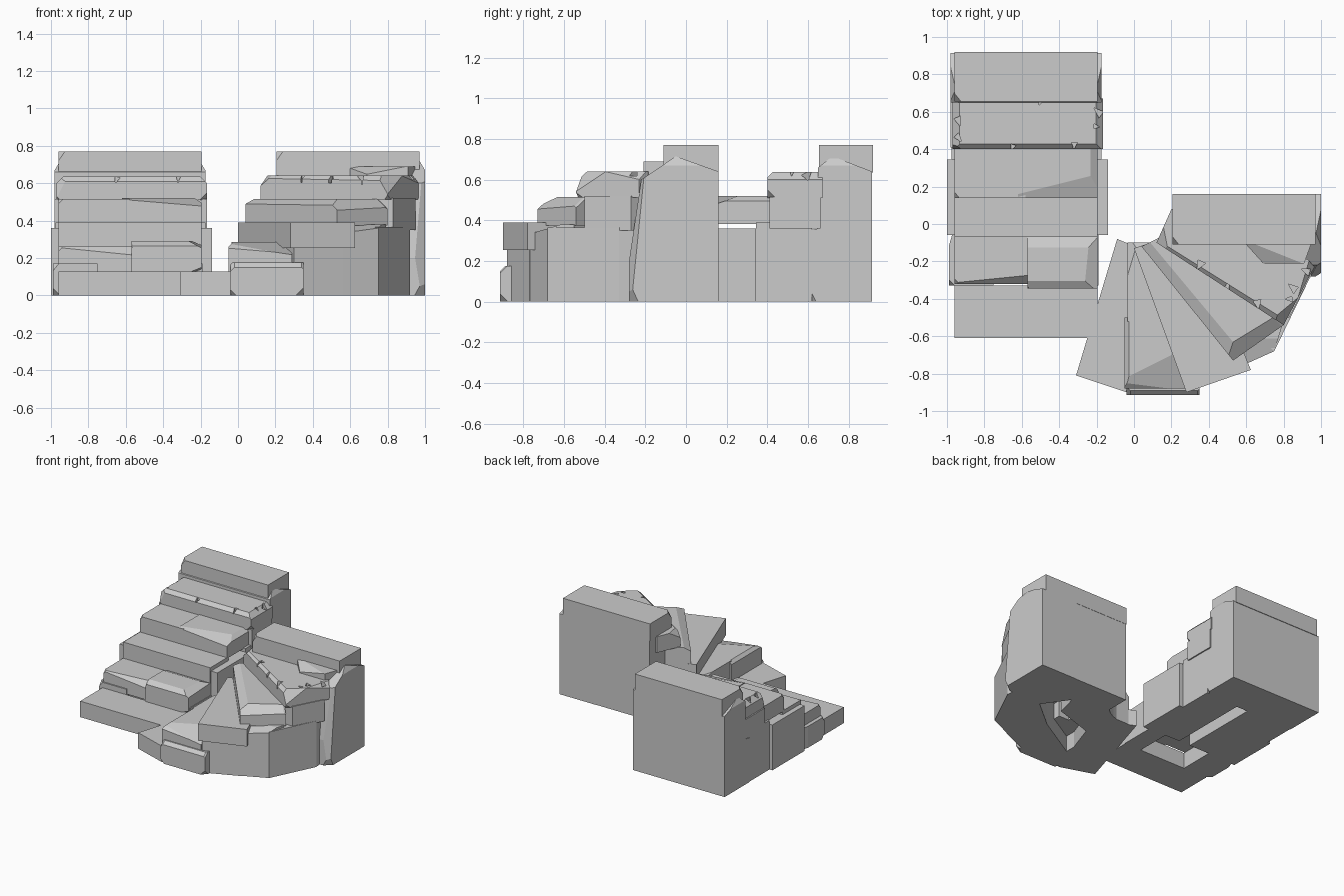
import bpy, bmesh, random
from math import pi
from mathutils import Vector, Matrix

if "Cube" in bpy.data.objects:
    bpy.data.objects.remove(bpy.data.objects["Cube"])

random.seed(4)


def clip(bm, p, n):
    """Cut away everything on the +n side of a plane and cap it."""
    geom = bm.verts[:] + bm.edges[:] + bm.faces[:]
    r = bmesh.ops.bisect_plane(bm, geom=geom, dist=1e-5, plane_co=Vector(p),
                               plane_no=Vector(n).normalized(), clear_outer=True)
    edges = [e for e in r["geom_cut"] if isinstance(e, bmesh.types.BMEdge) and e.is_boundary]
    if len(edges) > 2:
        bmesh.ops.edgeloop_fill(bm, edges=edges)


def stone(name, pts, z0, z1, cuts=(), axis="z"):
    """Prism from a top-view outline, or from a y-z profile when axis is x."""
    bm = bmesh.new()
    if axis == "z":
        base, up = [(x, y, z0) for x, y in pts], (0, 0, z1 - z0)
    else:
        base, up = [(z0, y, z) for y, z in pts], (z1 - z0, 0, 0)
    f = bm.faces.new([bm.verts.new(c) for c in base])
    r = bmesh.ops.extrude_face_region(bm, geom=[f])
    bmesh.ops.translate(bm, vec=up, verts=[v for v in r["geom"] if isinstance(v, bmesh.types.BMVert)])
    bmesh.ops.recalc_face_normals(bm, faces=bm.faces)
    for p, n in cuts:
        clip(bm, p, n)
    bmesh.ops.recalc_face_normals(bm, faces=bm.faces)
    me = bpy.data.meshes.new(name)
    bm.to_mesh(me)
    bm.free()
    ob = bpy.data.objects.new(name, me)
    bpy.context.collection.objects.link(ob)
    return ob


def rect(x0, x1, y0, y1):
    return [(x0, y0), (x1, y0), (x1, y1), (x0, y1)]


def subtract(obs, cutter):
    """Carve the cutter out of the objects, then discard it."""
    cutter.hide_render = True
    for ob in obs:
        m = ob.modifiers.new("carve", "BOOLEAN")
        m.operation, m.object, m.solver = "DIFFERENCE", cutter, "EXACT"
        bpy.context.view_layer.update()
        dg = bpy.context.evaluated_depsgraph_get()
        me = bpy.data.meshes.new_from_object(ob.evaluated_get(dg))
        ob.modifiers.clear()
        ob.data = me
    bpy.data.objects.remove(cutter)


def chip(ob, spots, size=0.022):
    """Small wedge-shaped notches along the worn edges."""
    for x, y, z in spots:
        s = size * random.uniform(0.7, 1.3)
        c = stone("chip_cutter", [(-s, -s * .6), (s * 1.2, -s * .3), (s * .3, s)], -s, s)
        c.matrix_world = Matrix.Translation((x, y, z)) @ Matrix.Rotation(random.uniform(0, 2 * pi), 4, "Z")
        subtract([ob], c)


L, R = -0.96, -0.195
# straight flight: treads
stone("straight_tread_1", rect(L, R, -.61, -.33), 0, .127)
stone("straight_tread_2_left", rect(L, -.57, -.32, -.06), .127, .262,
      [((L, -.32, .235), (-1, -1, 1)), ((-.8, -.32, .24), (.1, -1, 1))])
stone("straight_tread_2_right", rect(-.57, R, -.345, -.06), .127, .29,
      [((-.4, -.345, .265), (0, -1, 1.6)), ((R, -.2, .262), (1, -.1, 2)),
       ((-.4, -.12, .288), (0, .4, 1)), ((-.57, -.345, .25), (-1, -1, .6)), ((R, -.345, .15), (.4, -.6, -1))])
stone("straight_tread_3", rect(L, R, -.07, .16), .255, .39)
stone("straight_tread_4_left", rect(L, -.58, .14, .42), .383, .515, [((L, .14, .49), (-1, -.8, 1))])
stone("straight_tread_4_right", rect(-.62, R, .14, .42), .383, .52,
      [((-.4, .14, .495), (.15, -.6, 1.8)), ((R, .3, .495), (1, 0, 1.5))])
t5 = stone("straight_tread_5", rect(-.97, -.165, .4, .67), .51, .637,
           [((-.5, .4, .61), (0, -1, 1)), ((-.97, .5, .6), (-1, 0, 1)), ((-.165, .5, .6), (1, 0, 1)),
            ((-.97, .4, .53), (-1, -1, -1)), ((-.165, .41, .54), (1, -1, -1)), ((-.93, .4, .6), (-.6, -1, .3))])
chip(t5, [(-.65, .41, .625), (-.32, .42, .625), (-.2, .52, .63), (-.19, .6, .625),
          (-.94, .55, .63), (-.94, .46, .62), (-.5, .655, .637)])
stone("straight_tread_6", rect(L, R, .655, .92), .635, .77, [((L, .655, .72), (-1, -.8, .7))])

# straight flight: supporting stones
cols = [
    stone("straight_wall_2", rect(-.99, -.19, -.33, -.06), 0, .17,
          [((-.99, -.33, .13), (-1, -1, .8)), ((-.99, -.33, .04), (-1, -1, -1)), ((-.985, -.1, .1), (-1, .3, 0))]),
    stone("straight_wall_3", rect(-1, -.14, -.06, .345), 0, .36),
    stone("straight_wall_4", rect(-.975, -.175, .345, .62), 0, .39),
    stone("straight_wall_5", rect(-.98, -.165, .41, .66), .36, .515),
]
wall6 = [(.6, .0), (.6, .35), (.65, .36), (.65, .66), (.72, .715), (.915, .64), (.915, 0)]
stone("straight_wall_6", wall6, -.98, -.175, axis="x",
      cuts=[((-.175, .6, .08), (1, -1, -.5)), ((-.175, .7, .67), (1, 0, .6)), ((-.98, .7, .67), (-1, 0, .6))])
subtract(cols, stone("hollow_cutter", [(-.75, -.34), (-.34, -.34), (-.34, -.05), (-.47, -.05), (-.47, .63),
                                       (-.57, .63), (-.57, -.05), (-.75, -.05)], -.1, .6))

# curved flight: treads fanning round the inner corner
stone("curved_tread_1", [(-.31, -.81), (-.04, -.9), (.2, -.2), (-.09, -.08)], 0, .127)
stone("curved_tread_2_outer", rect(-.05, .29, -.88, -.5), .127, .285,
      [((.1, -.88, .24), (.1, -1, 1.2)), ((-.05, -.7, .262), (-1, 0, 1)), ((.1, -.75, .285), (.15, -.3, 1))])
stone("curved_tread_2_inner", rect(-.035, .2, -.52, -.1), .127, .285,
      [((-.035, -.2, .262), (-1, .3, 1)), ((0, -.1, .26), (0, 1, 1))])
stone("curved_tread_3", [(.28, -.9), (.625, -.78), (.32, -.02), (0, -.13)], .255, .39)
stone("curved_tread_4", [(.53, -.73), (.8, -.54), (.28, .0), (.04, -.12)], .375, .515,
      [((.6, -.68, .46), (.55, -.9, 1.5)), ((.78, -.53, .48), (1, -.2, 1.2)), ((.3, -.43, .49), (-.6, -.5, 1.5))])
t5 = stone("curved_tread_5", [(.8, -.54), (.965, -.23), (.93, -.19), (.3, .08), (.2, .08), (.12, -.1)], .512, .64,
           [((.8, -.5, .59), (.5, -.6, .5)), ((.96, -.25, .6), (1, -.3, 1)), ((.45, -.32, .615), (-.5, -.8, 1)),
            ((.82, -.53, .54), (.6, -.9, -.8)), ((.13, -.08, .6), (-1, -.2, 1))])
chip(t5, [(.83, -.4, .635), (.85, -.34, .635), (.66, -.43, .62), (.5, -.33, .62), (.92, -.25, .625), (.35, -.22, .63)])
stone("curved_tread_6", rect(.205, .97, -.11, .16), .635, .77, [((.205, -.11, .72), (-1, -.8, .7))])

# curved flight: supporting stones
cols = [
    stone("curved_wall_2", [(-.03, -.85), (.33, -.85), (.25, -.1), (-.03, -.1)], 0, .135),
    stone("curved_wall_3", [(.3, -.88), (.56, -.77), (.3, -.02), (.0, -.13)], 0, .26),
    stone("curved_wall_4", [(.45, -.815), (.75, -.68), (.79, -.55), (.3, 0), (.05, -.12)], 0, .38,
          [((.75, -.68, .36), (0, -.3, 1))]),
    stone("curved_wall_5", [(.75, -.68), (.92, -.33), (.9, -.2), (.35, .08), (.12, -.1)], 0, .365),
    stone("curved_wall_5_upper", [(.76, -.5), (.83, -.5), (.95, -.27), (.88, -.18), (.35, .08), (.15, -.1)], .35, .52),
]
stone("curved_outer_block", rect(-.04, .35, -.915, -.78), 0, .175,
      [((-.04, -.915, .13), (-1, -1, 1)), ((.35, -.915, .14), (1, -1, 1)), ((.35, -.915, .04), (1, -1, -1)),
       ((.1, -.915, .15), (0, -1, 1)), ((-.04, -.915, .03), (-1, -1, -1))])
# tall end stone behind the fan
wall = [(-.28, 0), (-.28, .2), (-.22, .6), (-.05, .715), (.16, .64), (.16, 0)]
stone("curved_wall_6_outer", wall, .68, 1.0, axis="x",
      cuts=[((1, -.28, .1), (.8, -1, -.45)), ((1, -.05, .67), (1, 0, .6)), ((.93, -.28, .3), (.6, -1, .1)),
            ((.68, -.22, .6), (-.8, -1, .3))])
cols.append(stone("curved_wall_6_inner", [(.21, -.05), (.5, -.22), (.7, -.22), (.7, .158), (.21, .158)], 0, .64))
stone("curved_wall_6_ledge", [(.6, -.11), (.69, -.21), (.91, -.21), (.95, -.1)], .6, .69,
      [((.7, -.18, .665), (-.2, -.5, 1))])
subtract(cols, stone("fan_hollow_cutter", [(.06, -.69), (.42, -.48), (.65, -.29), (.51, -.09),
                                           (.465, -.27), (.06, -.40)], -.1, .5))
